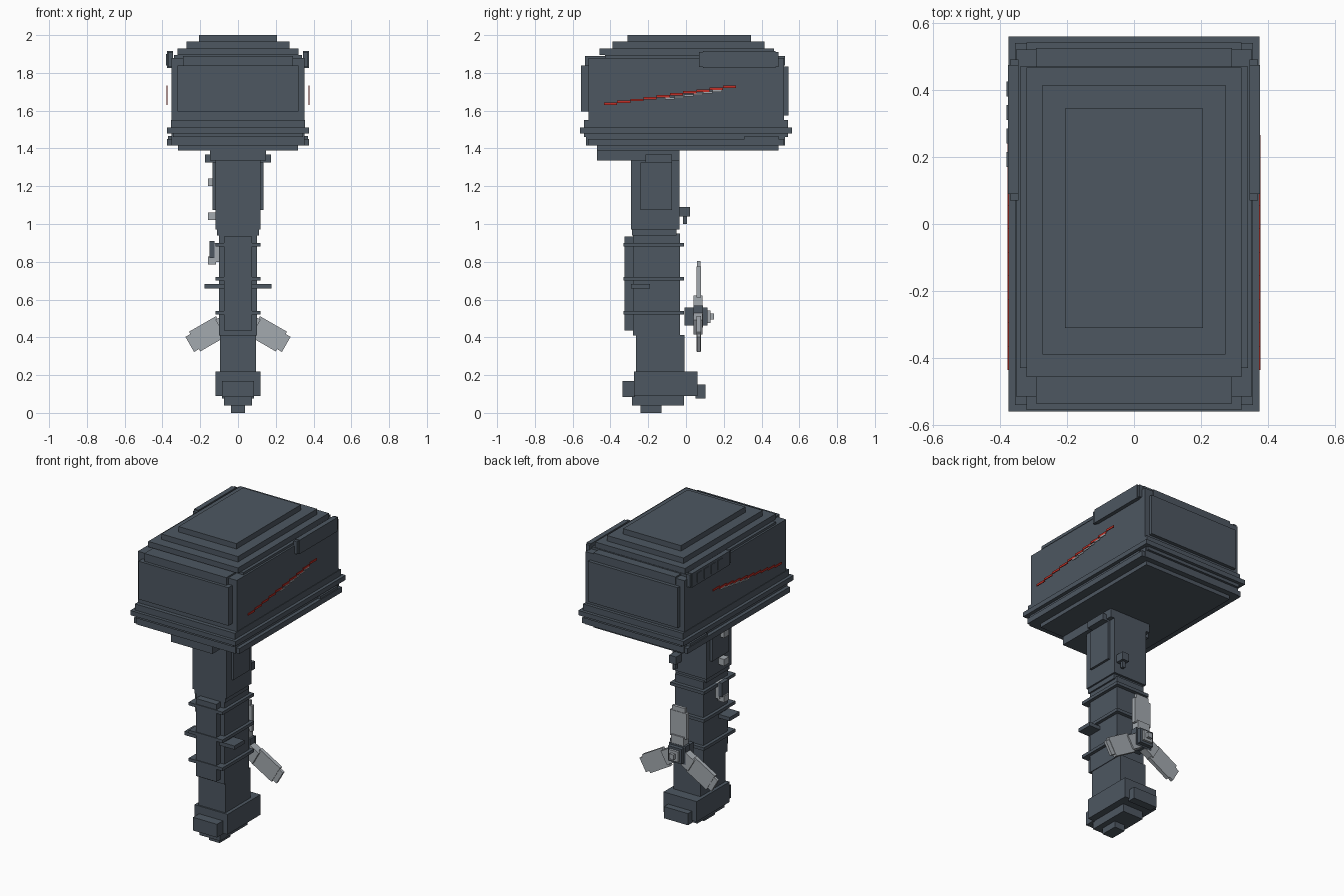
import bpy
from math import radians
from mathutils import Matrix, Vector

if "Cube" in bpy.data.objects:
    bpy.data.objects.remove(bpy.data.objects["Cube"])


def material(name, red, green, blue):
    mat = bpy.data.materials.new(name)
    mat.use_nodes = True
    mat.diffuse_color = (red, green, blue, 1)
    shader = mat.node_tree.nodes["Principled BSDF"]
    shader.inputs["Base Color"].default_value = mat.diffuse_color
    return mat


SLATE = material("slate_grey", red=.075, green=.095, blue=.12)
SILVER = material("silver", red=.37, green=.4, blue=.43)
RED = material("red", red=.55, green=.03, blue=.02)


def box(name, half, front, back, bottom, top, mat=SLATE, middle=0):
    """Block of half width `half` about x = middle, between the given limits."""
    bpy.ops.mesh.primitive_cube_add(size=1)
    block = bpy.context.object
    block.name = name
    low = Vector((middle - half, front, bottom))
    high = Vector((middle + half, back, top))
    block.data.transform(Matrix.Diagonal((*(high - low), 1)))
    block.data.transform(Matrix.Translation((low + high) / 2))
    block.data.materials.append(mat)
    return block


def pair(name, inner, outer, **limits):
    """Matching blocks on the left and right sides."""
    half, middle = (outer - inner) / 2, (outer + inner) / 2
    box("left_" + name, half, middle=middle, **limits)
    box("right_" + name, half, middle=-middle, **limits)


# Engine cover, stacked from the top down
box("cover_cap", half=.206, front=-.31, back=.345, bottom=1.965, top=2)
box("cover_upper_step", half=.273, front=-.39, back=.415, bottom=1.93, top=1.965)
box("cover_middle_step", half=.32, front=-.457, back=.467, bottom=1.895, top=1.93)
box("cover_lower_step", half=.34, front=-.43, back=.47, bottom=1.84, top=1.895)
box("cover_long_step", half=.292, front=-.536, back=.525, bottom=1.84, top=1.89)
box("cover_body", half=.352, front=-.515, back=.52, bottom=1.53, top=1.88)
box("cover_front_panel", half=.32, front=-.555, back=-.51, bottom=1.595, top=1.84)
box("cover_back_panel", half=.32, front=.515, back=.542, bottom=1.575, top=1.835)
box("cover_sill", half=.355, front=-.54, back=.54, bottom=1.51, top=1.55)
box("cover_rim", half=.375, front=-.56, back=.56, bottom=1.48, top=1.51)
box("tray", half=.352, front=-.53, back=.525, bottom=1.415, top=1.48)
box("tray_lip", half=.345, front=-.54, back=.54, bottom=1.46, top=1.48)
box("tray_base", half=.317, front=-.47, back=.49, bottom=1.39, top=1.415)
pair("tray_strip", inner=.35, outer=.375, front=-.52, back=.52, bottom=1.415, top=1.45)
pair("tray_latch", inner=.35, outer=.37, front=.31, back=.49, bottom=1.44, top=1.467)

# Side grips with end caps, and slats on the right grip
pair("grip", inner=.345, outer=.376, front=.09, back=.475, bottom=1.825, top=1.915)
for y in (.07, .47):
    pair("grip_end", inner=.345, outer=.37, front=y, back=y + .02, bottom=1.83, top=1.91)
for i in range(4):
    y = .17 + .07 * i
    box("grip_slat", half=.003, middle=-.377, front=y, back=y + .045, bottom=1.84, top=1.9)


def stripe(name, count, start, length, base, rise, thickness, mat):
    """Thin plates climbing toward the back in short steps, on both sides."""
    for i in range(count):
        y, z = start + length * i, base + rise * i
        pair(name, inner=.373, outer=.378, front=y, back=y + length,
             bottom=z, top=z + thickness, mat=mat)


stripe("red_stripe", count=10, start=-.435, length=.07, base=1.63, rise=.01,
       thickness=.013, mat=RED)
stripe("silver_stripe", count=6, start=-.11, length=.05, base=1.66, rise=.008,
       thickness=.01, mat=SILVER)

# Mount and leg
box("mount_block", half=.147, front=-.47, back=-.035, bottom=1.335, top=1.39)
box("mount_pin", half=.175, front=-.215, back=-.075, bottom=1.325, top=1.367)
box("upper_leg", half=.12, front=-.29, back=-.035, bottom=.97, top=1.39)
pair("upper_leg_panel", inner=.115, outer=.135, front=-.24, back=-.075, bottom=1.075, top=1.325)
box("leg_collar", half=.11, front=-.285, back=-.05, bottom=.94, top=.975)
box("middle_leg", half=.1, front=-.28, back=-.033, bottom=.41, top=.95)
box("lower_leg", half=.096, front=-.265, back=-.008, bottom=.2, top=.412)
box("front_plate", half=.073, front=-.325, back=-.27, bottom=.437, top=.935)
for z in (.88, .7, .52):
    box("leg_fin", half=.12, front=-.33, back=-.01, bottom=z, top=z + .02)
box("side_fin", half=.178, front=-.29, back=-.19, bottom=.658, top=.682)

# Fittings on the right flank and the back
for z in (1.2, 1.02, .785):
    box("flank_bolt", half=.022, middle=-.138, front=-.21, back=-.16,
        bottom=z, top=z + .042, mat=SILVER)
box("flank_bracket", half=.013, middle=-.138, front=-.22, back=-.15, bottom=.82, top=.91)
box("flank_plate", half=.02, middle=-.11, front=-.215, back=-.155,
    bottom=.8, top=.9, mat=SILVER)
box("back_fitting", half=.025, middle=.08, front=-.035, back=.022, bottom=1.04, top=1.09)
box("back_fitting_stem", half=.01, middle=.08, front=-.015, back=.005, bottom=1, top=1.04)

# Gearcase
box("gearcase", half=.118, front=-.275, back=.06, bottom=.09, top=.22)
box("gearcase_nose", half=.085, front=-.335, back=-.27, bottom=.085, top=.17)
box("gearcase_tail", half=.085, front=.05, back=.102, bottom=.075, top=.15)
box("gearcase_keel", half=.073, front=-.285, back=-.01, bottom=.04, top=.1)
box("skeg", half=.037, front=-.24, back=-.13, bottom=0, top=.04)

# Propeller: square hub parts along the axle, then three blades turned about it
AXLE = Matrix.Translation((0, 0, .51))


def hub(name, half, front, back, mat=SLATE):
    part = box(name, half, front, back, bottom=-half, top=half, mat=mat)
    part.data.transform(AXLE)


hub("propeller_hub", half=.048, front=-.008, back=.115)
hub("propeller_collar", half=.058, front=.04, back=.09)
hub("propeller_nut", half=.033, front=.1, back=.13, mat=SILVER)
hub("propeller_axle", half=.016, front=.12, back=.148, mat=SILVER)
for angle in (0, 120, 240):
    turn = AXLE @ Matrix.Rotation(radians(angle), 4, "Y")
    blade = [
        box("blade_root", half=.045, front=.04, back=.088, bottom=.04, top=.112, mat=SILVER),
        box("blade", half=.06, front=.055, back=.079, bottom=.1, top=.265, mat=SILVER),
        box("blade_tip", half=.046, front=.058, back=.076, bottom=.25, top=.295, mat=SILVER),
    ]
    for part in blade:
        part.data.transform(turn)
